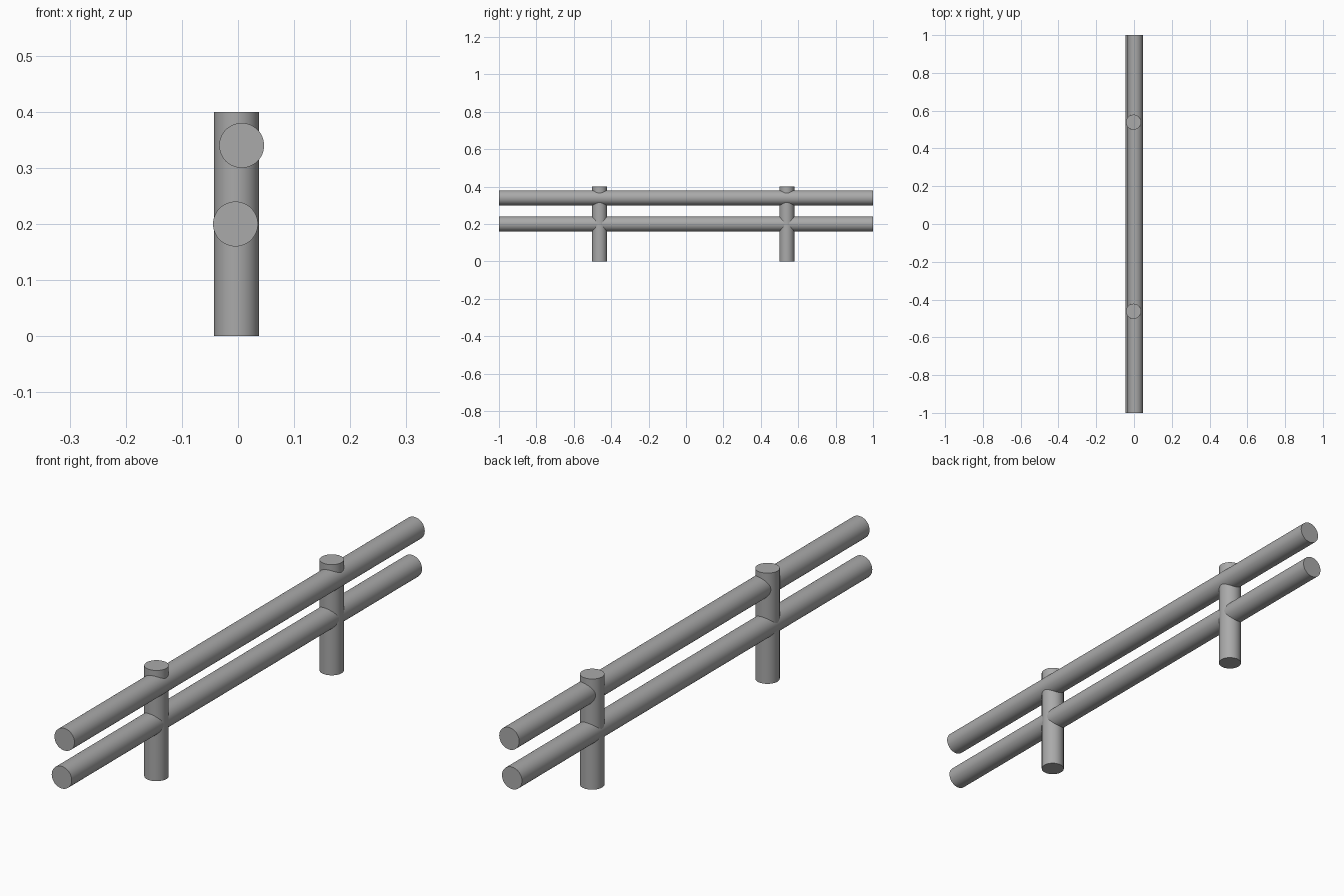
import bpy
import math

if "Cube" in bpy.data.objects:
    bpy.data.objects.remove(bpy.data.objects["Cube"])

R = 0.04

# single grey metal colour
grey = bpy.data.materials.new("mid_grey")
grey.diffuse_color = (0.4, 0.4, 0.4, 1)
grey.use_nodes = True
grey.node_tree.nodes["Principled BSDF"].inputs["Base Color"].default_value = grey.diffuse_color


def bar(name, length, location, rotation=(0, 0, 0)):
    bpy.ops.mesh.primitive_cylinder_add(vertices=48, radius=R, depth=length,
                                        location=location, rotation=rotation)
    ob = bpy.context.object
    ob.name = name
    ob.data.materials.append(grey)
    bpy.ops.object.shade_smooth_by_angle(angle=math.radians(30))
    return ob


# two upright posts
for name, y in (("front_post", -0.462), ("back_post", 0.539)):
    bar(name, 0.4, (-0.0025, y, 0.2))

# two long horizontal rails, slightly offset sideways from the posts
for name, x, z in (("lower_rail", -0.0045, 0.2), ("upper_rail", 0.0065, 0.34)):
    bar(name, 2.0, (x, 0, z), (math.pi / 2, 0, 0))
